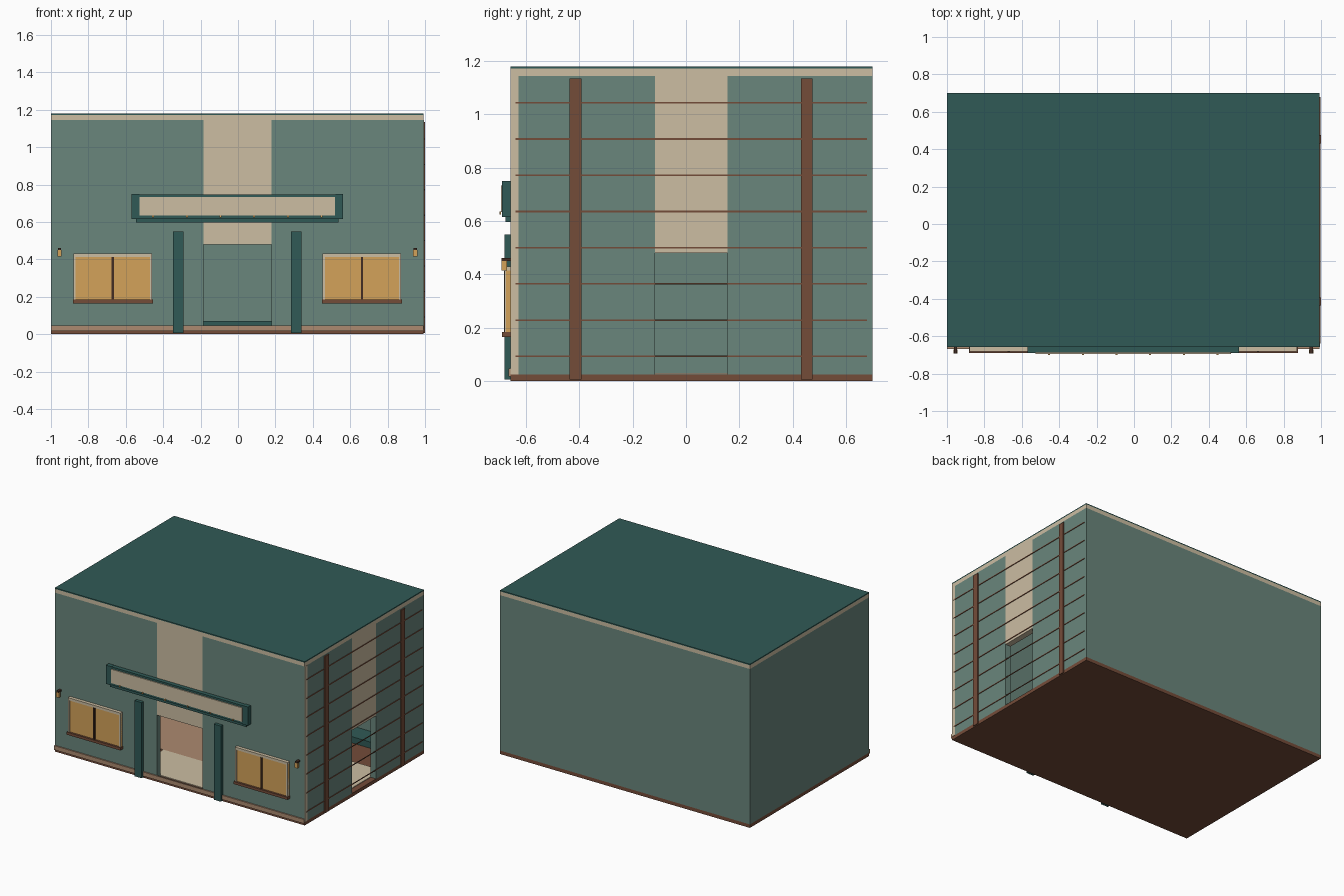
import bpy

if "Cube" in bpy.data.objects:
    bpy.data.objects.remove(bpy.data.objects["Cube"])


def lin(v):
    v /= 255
    return v / 12.92 if v < 0.04045 else ((v + 0.055) / 1.055) ** 2.4


def mat(name, r, g, b):
    m = bpy.data.materials.new(name)
    m.diffuse_color = (lin(r), lin(g), lin(b), 1)
    m.use_nodes = True
    m.node_tree.nodes["Principled BSDF"].inputs["Base Color"].default_value = m.diffuse_color
    return m


GREEN = mat("sage_green", 106, 134, 124)
TEAL = mat("dark_teal", 48, 90, 86)
CREAM = mat("cream", 204, 189, 162)
BROWN = mat("brown", 116, 76, 57)
TAN = mat("tan", 172, 138, 112)
AMBER = mat("amber", 212, 162, 90)
DARK = mat("dark_brown", 66, 44, 34)


def box(name, x0, x1, y0, y1, z0, z1, m):
    """Axis-aligned box given by its limits."""
    bpy.ops.mesh.primitive_cube_add(size=1, location=((x0 + x1) / 2, (y0 + y1) / 2, (z0 + z1) / 2))
    o = bpy.context.object
    o.name = name
    o.scale = (x1 - x0, y1 - y0, z1 - z0)
    bpy.ops.object.transform_apply(location=False, rotation=False, scale=True)
    o.data.materials.append(m)
    return o


# Main limits of the building
L, R, F, B = -1.0, 0.993, -0.658, 0.70
T = 0.043                       # wall thickness
Z0, Z1, DOOR = 0.025, 1.145, 0.48
C = (L + R) / 2                 # middle of the front

# Floor slab and roof
box("floor_slab", L, R, F, B, 0, Z0, BROWN)
box("roof_fascia", L, R, F, B, Z1, 1.172, CREAM)
box("roof_top", L, R, F, B, 1.172, 1.18, TEAL)

# Plain back and left walls
box("back_wall", L, R, B - T, B, Z0, Z1, GREEN)
box("left_wall", L, L + T, F + T, B - T, Z0, Z1, GREEN)

# Front wall with doorway
dx0, dx1 = C - 0.182, C + 0.182
box("front_wall_left", L, dx0, F, F + T, Z0, Z1, GREEN)
box("front_wall_right", dx1, R, F, F + T, Z0, Z1, GREEN)
box("front_door_panel", dx0, dx1, F, F + T, DOOR, Z1, CREAM)

# Right wall with doorway
dy0, dy1 = -0.117, 0.155
box("right_wall_front", R - T, R, F + T, dy0, Z0, Z1, GREEN)
box("right_wall_back", R - T, R, dy1, B - T, Z0, Z1, GREEN)
box("right_door_panel", R - T, R, dy0, dy1, DOOR, Z1, CREAM)

# Right side trim: corner strip, posts and thin rails
box("corner_strip", R, R + 0.002, F, F + 0.03, Z0, Z1, CREAM)
for i, y in enumerate((-0.415, 0.453)):
    box(f"side_post_{i}", R, 1.0, y - 0.022, y + 0.022, 0.005, 1.135, BROWN)
for i in range(8):
    z = 0.092 + i * 0.136
    box(f"side_rail_{i}", R, R + 0.004, -0.64, 0.68, z - 0.003, z + 0.003, BROWN)

# Interior floor coverings and rear platform
box("center_carpet", -0.80, 0.55, -0.28, 0.35, Z0, 0.029, TAN)
box("front_entry_mat", -0.40, 0.40, F + T, -0.28, Z0, 0.03, CREAM)
box("side_entry_mat", 0.55, R - T, -0.20, 0.28, Z0, 0.03, CREAM)
box("rear_platform", L + T, R - T, 0.52, B - T, Z0, 0.07, TEAL)

# Front skirting
box("front_skirting", L, R, F - 0.009, F, 0.016, 0.046, TAN)

# Sign board over the door
box("sign_back", C - 0.56, C + 0.56, F - 0.030, F, 0.617, 0.748, TEAL)
box("sign_lower_rail", C - 0.542, C + 0.542, F - 0.020, F, 0.596, 0.617, TEAL)
box("sign_panel", C - 0.522, C + 0.522, F - 0.037, F - 0.030, 0.634, 0.734, CREAM)
for s in (-1, 1):
    x = C + s * 0.545
    box("sign_end", x - 0.021, x + 0.021, F - 0.032, F, 0.615, 0.75, TEAL)
for i in range(6):
    x = C + (i - 2.5) * 0.18
    box(f"sign_bulb_{i}", x - 0.005, x + 0.005, F - 0.042, F - 0.037, 0.624, 0.635, AMBER)

# Columns, windows and wall lamps on both sides of the door
for s, side in ((-1, "left"), (1, "right")):
    x = C + s * 0.316
    box(f"{side}_column", x - 0.028, x + 0.028, F - 0.023, F, 0.005, 0.55, TEAL)

    x = C + s * 0.666
    w = 0.21
    box(f"{side}_window_glass", x - w, x + w, F - 0.018, F, 0.18, 0.415, AMBER)
    box(f"{side}_window_head", x - w, x + w, F - 0.024, F, 0.412, 0.43, CREAM)
    for e in (-1, 1):
        ex = x + e * (w - 0.006)
        box(f"{side}_window_jamb", ex - 0.006, ex + 0.006, F - 0.024, F, 0.18, 0.412, CREAM)
    box(f"{side}_window_mullion", x - 0.006, x + 0.006, F - 0.026, F, 0.18, 0.412, DARK)
    box(f"{side}_window_sill", x - w - 0.004, x + w + 0.004, F - 0.032, F, 0.165, 0.184, BROWN)

    x = C + s * 0.951
    box(f"{side}_lamp_glow", x - 0.011, x + 0.011, F - 0.034, F - 0.014, 0.414, 0.45, AMBER)
    box(f"{side}_lamp_cap", x - 0.009, x + 0.009, F - 0.034, F, 0.45, 0.461, DARK)
